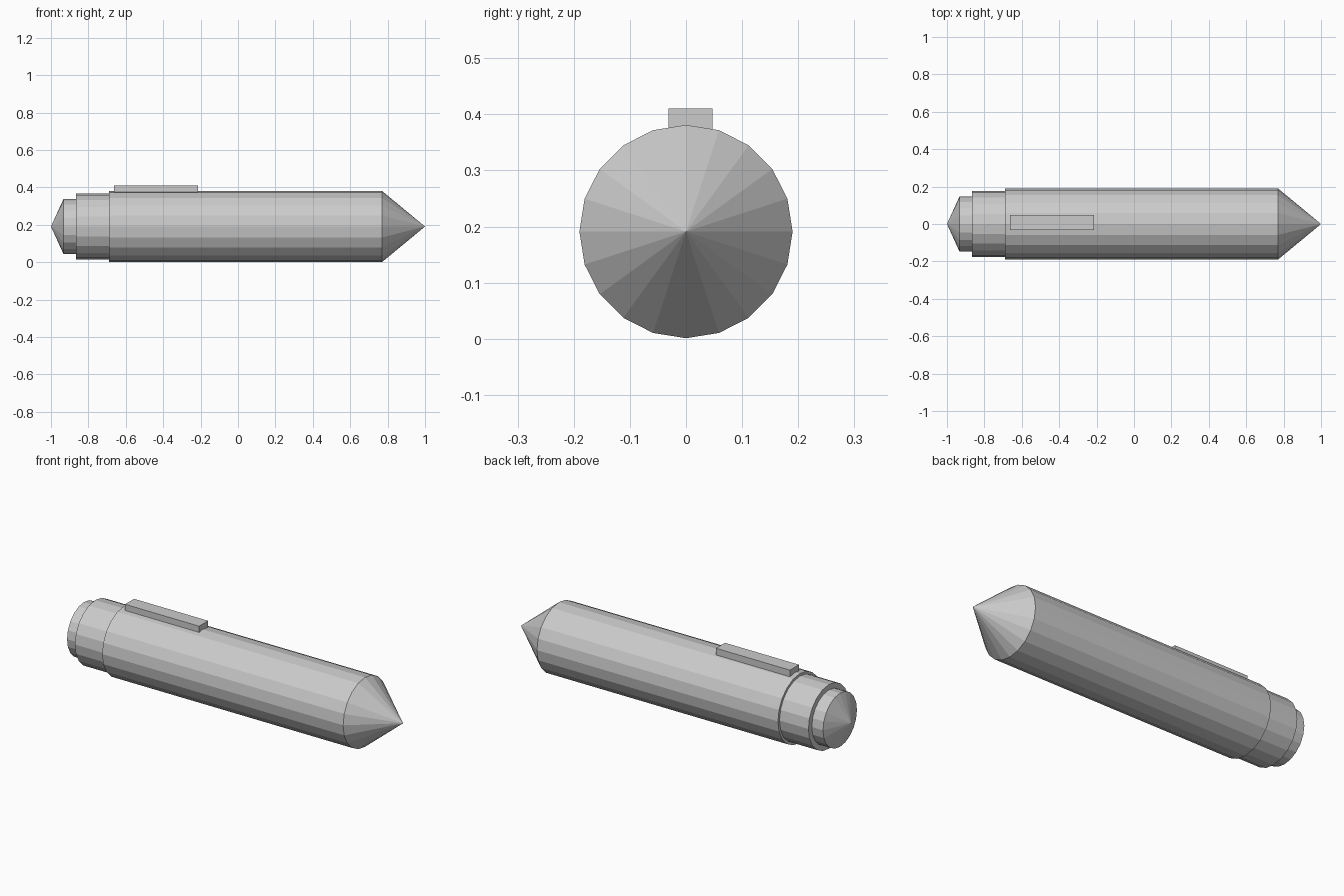
import bpy, bmesh, math

if "Cube" in bpy.data.objects:
    bpy.data.objects.remove(bpy.data.objects["Cube"])

SIDES = 20
AXIS_Z = 0.191


def lathe(name, profile):
    """Turn (x, radius) points around the long axis; radius 0 is a point, open ends get capped."""
    bm = bmesh.new()
    rings = []
    for x, r in profile:
        n = SIDES if r > 0 else 1
        rings.append([bm.verts.new((x, r * math.cos(math.tau * k / SIDES),
                                    AXIS_Z + r * math.sin(math.tau * k / SIDES)))
                      for k in range(n)])
    for a, b in zip(rings, rings[1:]):
        for k in range(SIDES):
            j = (k + 1) % SIDES
            corners = [a[k % len(a)], a[j % len(a)], b[j % len(b)], b[k % len(b)]]
            bm.faces.new(list(dict.fromkeys(corners)))
    for ring in (rings[0], rings[-1]):
        if len(ring) > 1:
            bm.faces.new(ring)
    return finish(name, bm)


def finish(name, bm):
    bmesh.ops.recalc_face_normals(bm, faces=bm.faces)
    mesh = bpy.data.meshes.new(name)
    bm.to_mesh(mesh)
    bm.free()
    obj = bpy.data.objects.new(name, mesh)
    bpy.context.collection.objects.link(obj)
    return obj


def box(name, lo, hi):
    bm = bmesh.new()
    bmesh.ops.create_cube(bm, size=1)
    for v in bm.verts:
        v.co = [l + (h - l) * (c + 0.5) for l, h, c in zip(lo, hi, v.co)]
    return finish(name, bm)


# Barrel with its pointed tip
lathe("barrel", [(-0.69, 0.19), (0.77, 0.19), (1.0, 0)])
# Stepped collar behind the barrel
lathe("collar", [(-0.865, 0.176), (-0.69, 0.176)])
# Small end knob with a shallow cone
lathe("end_knob", [(-1.0, 0), (-0.933, 0.147), (-0.865, 0.147)])
# Flat clip bar sitting on top, slightly off centre
box("clip", (-0.663, -0.031, 0.37), (-0.214, 0.047, 0.41))
